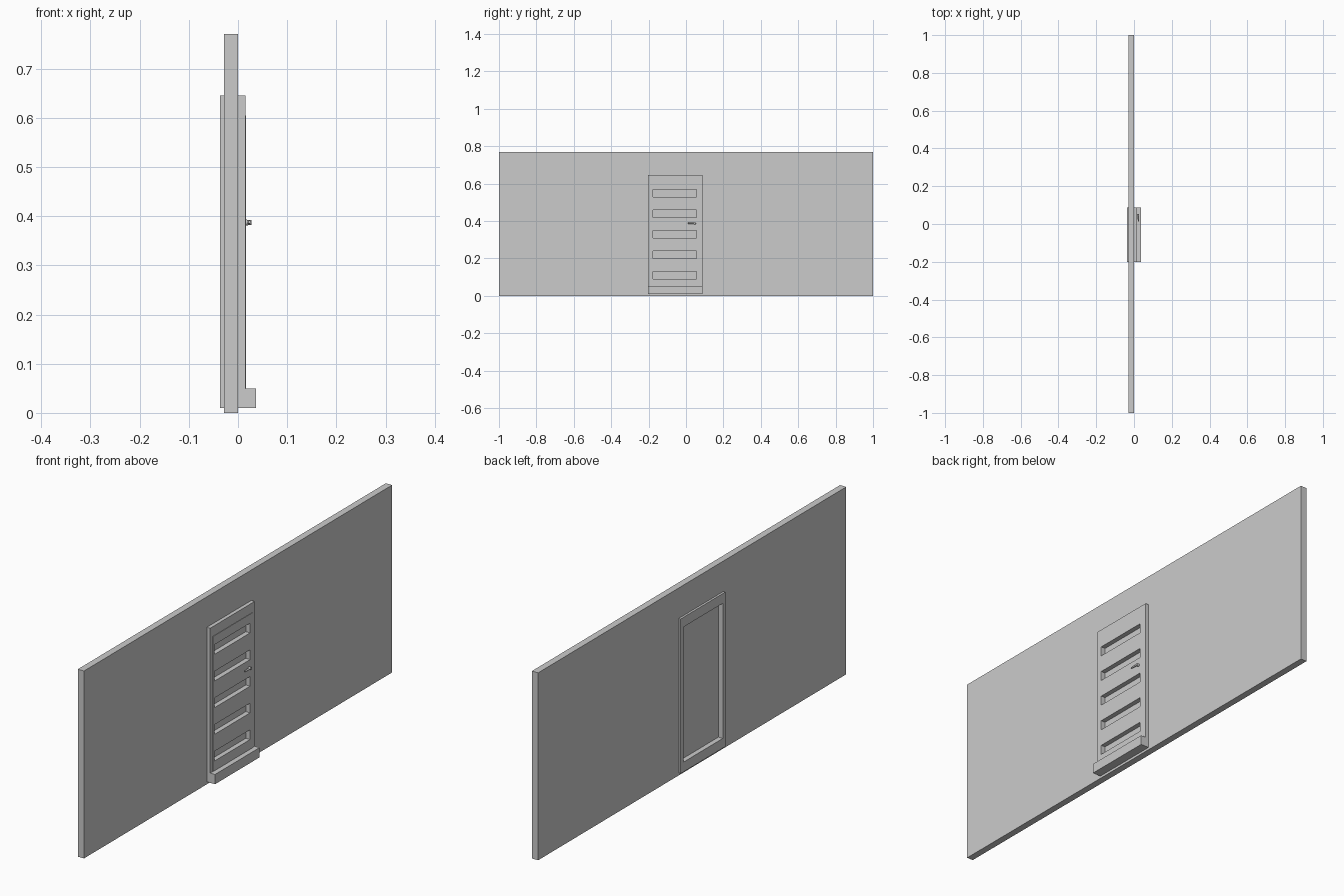
import bpy, bmesh, math
from mathutils import Vector

if "Cube" in bpy.data.objects:
    bpy.data.objects.remove(bpy.data.objects["Cube"])


def boxes(name, spans):
    """One mesh object made of boxes given as (x0, x1, y0, y1, z0, z1)."""
    bm = bmesh.new()
    for x0, x1, y0, y1, z0, z1 in spans:
        vs = bmesh.ops.create_cube(bm, size=1)["verts"]
        bmesh.ops.scale(bm, vec=(x1 - x0, y1 - y0, z1 - z0), verts=vs)
        bmesh.ops.translate(bm, vec=((x0 + x1) / 2, (y0 + y1) / 2, (z0 + z1) / 2), verts=vs)
    me = bpy.data.meshes.new(name)
    bm.to_mesh(me)
    bm.free()
    ob = bpy.data.objects.new(name, me)
    bpy.context.collection.objects.link(ob)
    return ob


def cut(ob, spans):
    """Subtract boxes from an object."""
    cutter = boxes("cutter", spans)
    mod = ob.modifiers.new("cut", "BOOLEAN")
    mod.operation, mod.solver, mod.object = "DIFFERENCE", "EXACT", cutter
    bpy.context.view_layer.objects.active = ob
    bpy.ops.object.modifier_apply(modifier=mod.name)
    bpy.data.objects.remove(cutter)


# Door frame outline and opening (y0, y1, z0, z1)
OUTER = (-0.202, 0.087, 0.01, 0.645)
INNER = (-0.186, 0.070, 0.05, 0.605)

# Wall with doorway
wall = boxes("wall", [(-0.028, 0.0, -1, 1, 0, 0.77)])
cut(wall, [(-0.1, 0.1, *OUTER)])

# Frame running through the wall
frame = boxes("door_frame", [(-0.037, 0.015, *OUTER)])
cut(frame, [(-0.1, 0.1, *INNER)])

# Doorstep on the outer side
boxes("doorstep", [(0.015, 0.037, OUTER[0], OUTER[1], 0.01, 0.05)])

# Door leaf with five recessed horizontal panels
door = boxes("door", [(-0.017, 0.0165, *INNER)])
cut(door, [(-0.003, 0.1, -0.177, 0.055, z - 0.02, z + 0.02)
           for z in (0.110 + 0.1095 * i for i in range(5))])


# Handle: round spindle and a lever
def rod(name, a, b, r1, r2):
    a, b = Vector(a), Vector(b)
    bpy.ops.mesh.primitive_cone_add(vertices=16, radius1=r1, radius2=r2,
                                    depth=(b - a).length, location=(a + b) / 2)
    ob = bpy.context.object
    ob.name = name
    ob.rotation_euler = (b - a).to_track_quat("Z", "Y").to_euler()
    bpy.ops.object.shade_smooth_by_angle(angle=math.radians(40))
    return ob


rod("handle_spindle", (0.014, 0.047, 0.387), (0.027, 0.047, 0.387), 0.006, 0.005)
rod("handle_lever", (0.0225, 0.050, 0.388), (0.0235, 0.012, 0.388), 0.0042, 0.003)
